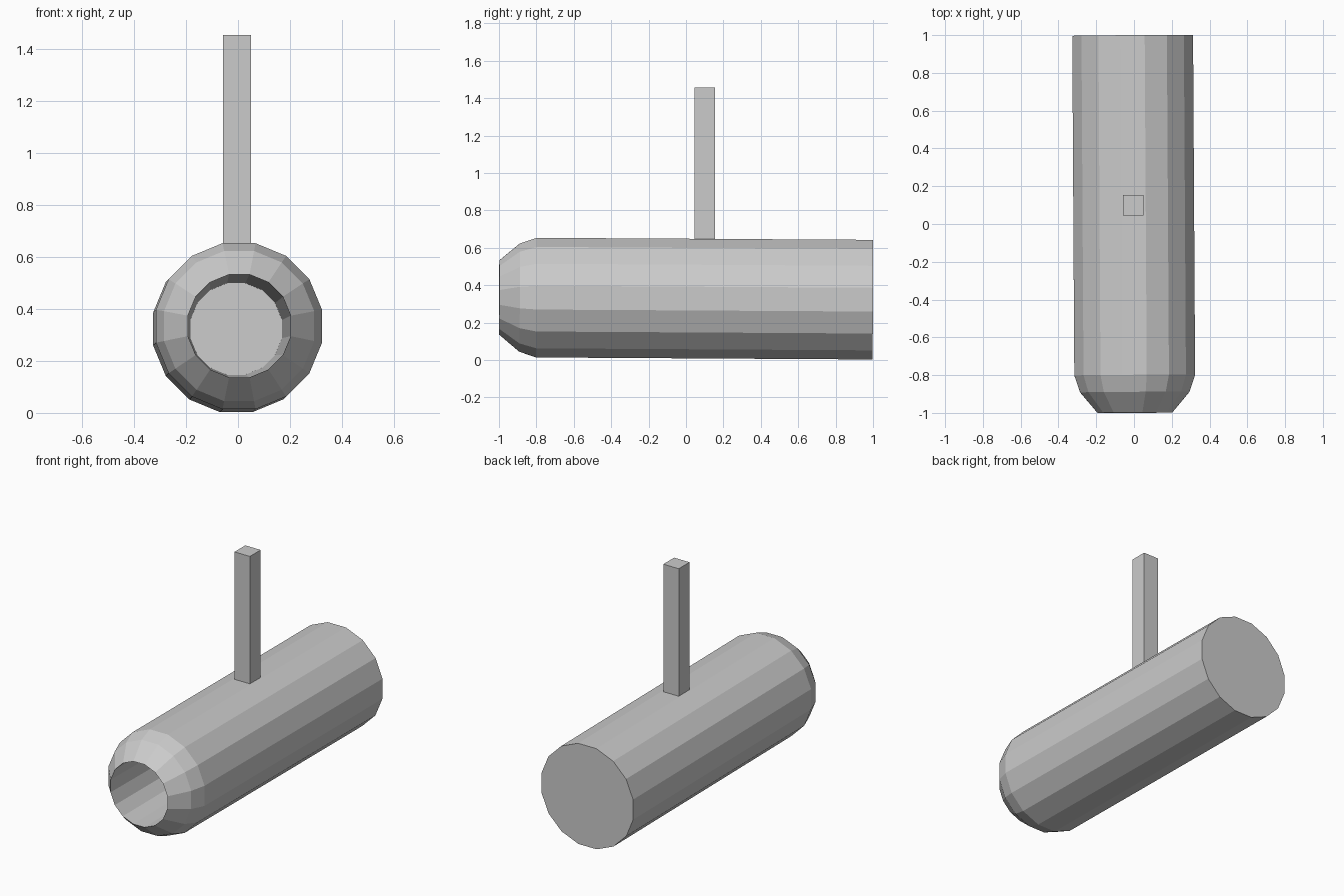
import bpy
import bmesh
import math
from mathutils import Matrix, Vector

old = bpy.data.objects.get("Cube")
if old:
    bpy.data.objects.remove(old)

SIDES = 16
grey = bpy.data.materials.new("plain grey")
grey.use_nodes = True
colour = (0.6, 0.6, 0.6, 1)
grey.diffuse_color = colour
grey.node_tree.nodes["Principled BSDF"].inputs["Base Color"].default_value = colour


def add_object(name, bm):
    bmesh.ops.recalc_face_normals(bm, faces=bm.faces)
    mesh = bpy.data.meshes.new(name)
    bm.to_mesh(mesh)
    bm.free()
    mesh.materials.append(grey)
    obj = bpy.data.objects.new(name, mesh)
    bpy.context.collection.objects.link(obj)
    return obj


# Hollow body: back cap, straight wall, rounded nose, then the tapering bore
profile = [(0.998, 0.326), (-0.8, 0.326), (-0.89, 0.295),
           (-0.999, 0.202), (0.97, 0.18)]
bm = bmesh.new()
rings = []
for y, radius in profile:
    angles = [(i + 0.5) * math.tau / SIDES for i in range(SIDES)]
    rings.append([bm.verts.new((radius * math.cos(a), y, radius * math.sin(a)))
                  for a in angles])
for a, b in zip(rings, rings[1:]):
    for i in range(SIDES):
        j = (i + 1) % SIDES
        bm.faces.new((a[i], a[j], b[j], b[i]))
bm.faces.new(rings[0])
bm.faces.new(rings[-1])

# The body leans very slightly off the y axis
lean = Vector((-0.006, 1, -0.006))
turn = Vector((0, 1, 0)).rotation_difference(lean).to_matrix().to_4x4()
bmesh.ops.transform(bm, verts=bm.verts,
                    matrix=Matrix.Translation((-0.001, 0, 0.329)) @ turn)
add_object("hollow_body", bm)

# Square upright post
bm = bmesh.new()
bmesh.ops.create_cube(bm, size=1)
bmesh.ops.transform(bm, verts=bm.verts,
                    matrix=Matrix.Translation((-0.003, 0.1, 1.028))
                    @ Matrix.Diagonal((0.108, 0.108, 0.856, 1)))
add_object("upright_post", bm)
